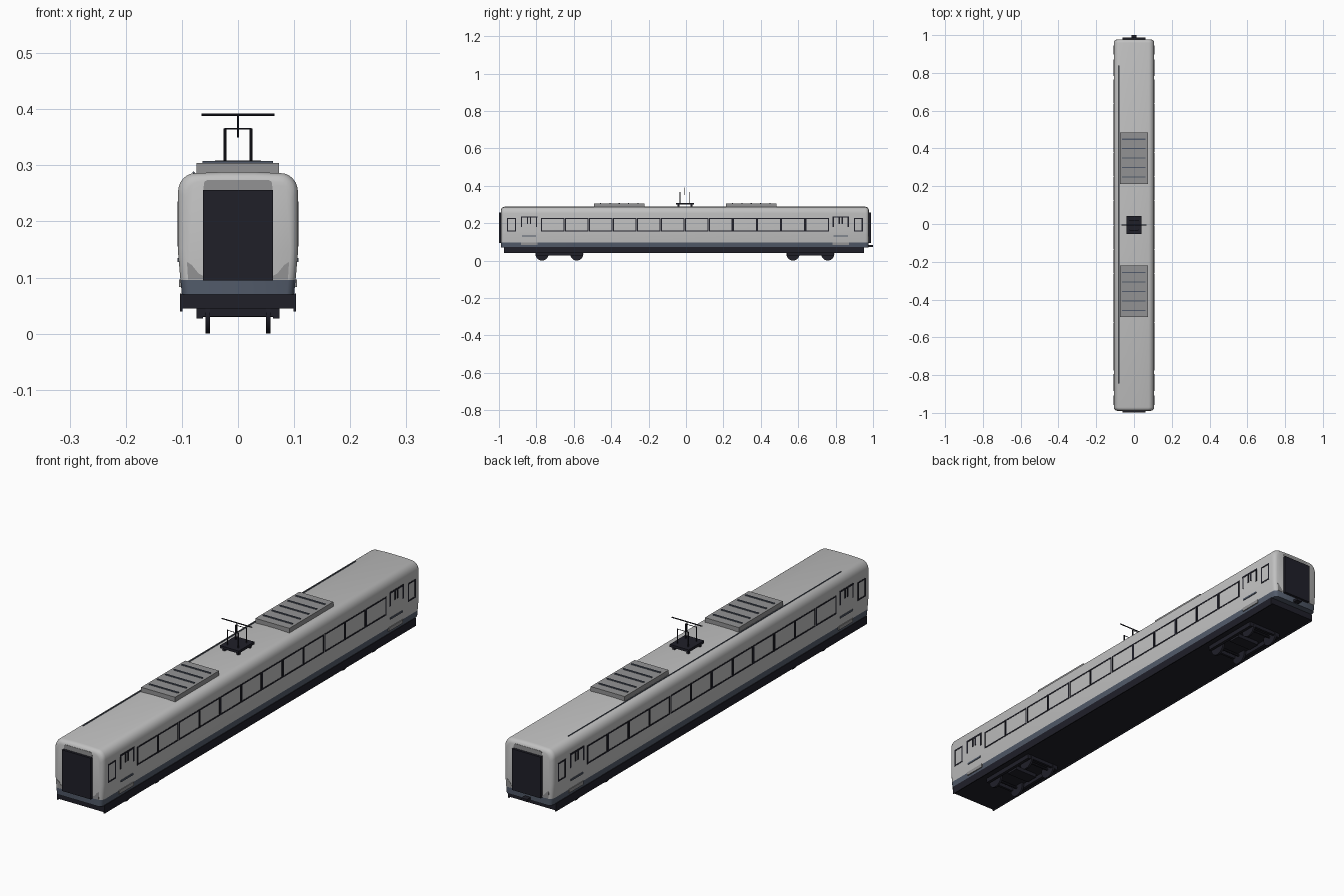
import bpy, bmesh, math
from mathutils import Matrix, Vector

if "Cube" in bpy.data.objects:
    bpy.data.objects.remove(bpy.data.objects["Cube"])


def material(name, r, g, b):
    m = bpy.data.materials.new(name)
    m.diffuse_color = (r, g, b, 1)
    m.use_nodes = True
    m.node_tree.nodes["Principled BSDF"].inputs["Base Color"].default_value = m.diffuse_color
    return m


LIGHT = material("light_grey", 0.53, 0.53, 0.53)
GREY = material("mid_grey", 0.29, 0.29, 0.295)
BLUE = material("slate_blue", 0.085, 0.105, 0.145)
DARK = material("near_black", 0.014, 0.014, 0.022)


def finish(name, bm, mats, smooth=False):
    bmesh.ops.recalc_face_normals(bm, faces=bm.faces)
    me = bpy.data.meshes.new(name)
    bm.to_mesh(me)
    bm.free()
    for m in mats:
        me.materials.append(m)
    ob = bpy.data.objects.new(name, me)
    bpy.context.collection.objects.link(ob)
    if smooth:
        bpy.ops.object.select_all(action='DESELECT')
        ob.select_set(True)
        bpy.context.view_layer.objects.active = ob
        bpy.ops.object.shade_smooth_by_angle(angle=math.radians(35))
    return ob


def add_box(bm, x, y, z):
    """Box from three (min, max) ranges."""
    c = Vector([(a + b) / 2 for a, b in (x, y, z)])
    s = [b - a for a, b in (x, y, z)]
    bmesh.ops.create_cube(bm, size=1, matrix=Matrix.Translation(c) @ Matrix.Diagonal((*s, 1)))


def boxes(name, items, mat):
    bm = bmesh.new()
    for it in items:
        add_box(bm, *it)
    return finish(name, bm, [mat])


def add_rod(bm, p, q, r, n=8):
    p, q = Vector(p), Vector(q)
    rot = Vector((0, 0, 1)).rotation_difference(q - p).to_matrix().to_4x4()
    bmesh.ops.create_cone(bm, cap_ends=True, segments=n, radius1=r, radius2=r,
                          depth=(q - p).length, matrix=Matrix.Translation((p + q) / 2) @ rot)


# Car body: rounded section lofted along y, with softened ends
Y0, Y1, YC = -0.988, 0.977, -0.006
half = [(0.100, 0.070), (0.103, 0.100), (0.1065, 0.14), (0.107, 0.155), (0.107, 0.252)]
half += [(0.077 + 0.03 * math.cos(a), 0.252 + 0.034 * math.sin(a))
         for a in (math.radians(t) for t in range(15, 91, 15))]
half.append((0.03, 0.288))
section = half + [(-x, z) for x, z in reversed(half)]
ends = [(0.0, 0.014), (0.004, 0.006), (0.010, 0.002), (0.018, 0.0)]
rings = [(Y0 + d, i) for d, i in ends] + [(Y1 - d, i) for d, i in reversed(ends)]
bm = bmesh.new()
loops = []
for y, i in rings:
    loops.append([bm.verts.new((x * (1 - i / 0.107), y, 0.07 + (z - 0.07) * (1 - i / 0.218)))
                  for x, z in section])
n = len(section)
for a, b in zip(loops, loops[1:]):
    for k in range(n):
        bm.faces.new((a[k], a[(k + 1) % n], b[(k + 1) % n], b[k]))
bm.faces.new(loops[0])
bm.faces.new(loops[-1])
# lower band in blue
bmesh.ops.bisect_plane(bm, geom=bm.verts[:] + bm.edges[:] + bm.faces[:],
                       plane_co=(0, 0, 0.096), plane_no=(0, 0, 1))
for f in bm.faces:
    f.material_index = 1 if f.calc_center_median().z < 0.096 else 0
finish("car_body", bm, [LIGHT, BLUE], True)

# End doors with grey header and lower corner panels
for label, ye, s in (("front", Y0, -1), ("back", Y1, 1)):
    boxes(label + "_gangway_door", [((-0.062, 0.062), sorted((ye - s * 0.01, ye + s * 0.011)),
                                     (0.095, 0.256))], DARK)
    bm = bmesh.new()
    y = ye + s * 0.001
    shapes = [[(-0.062, 0.256), (0.062, 0.256), (0.060, 0.271), (0.054, 0.274),
               (-0.054, 0.274), (-0.060, 0.271)]]
    for m in (-1, 1):
        shapes.append([(m * 0.062, 0.097), (m * 0.089, 0.097), (m * 0.091, 0.128),
                       (m * 0.082, 0.122), (m * 0.070, 0.107), (m * 0.062, 0.103)])
    for sh in shapes:
        f = bm.faces.new([bm.verts.new((x, y, z)) for x, z in sh])
        ext = bmesh.ops.extrude_face_region(bm, geom=[f])
        for v in ext["geom"]:
            if isinstance(v, bmesh.types.BMVert):
                v.co.y -= s * 0.004
    finish(label + "_end_panels", bm, [GREY])

# Window frames and side doors on both sides
T = 0.0055
PITCH = 0.1285
for label, s in (("right", 1), ("left", -1)):
    xs = sorted((s * 0.105, s * 0.1082))
    spans = [(YC - 6 * PITCH + k * PITCH + 0.001, YC - 6 * PITCH + (k + 1) * PITCH - 0.001)
             for k in range(12)]
    spans += [(YC - 0.951, YC - 0.903), (YC + 0.903, YC + 0.951)]
    frames = []
    for a, b in spans:
        frames += [(xs, (a, b), (0.155, 0.155 + T)), (xs, (a, b), (0.222, 0.222 + T)),
                   (xs, (a, a + T), (0.155, 0.2275)), (xs, (b - T, b), (0.155, 0.2275))]
    boxes(label + "_window_frames", frames, DARK)
    trim, rails, steps = [], [], []
    for d in (-1, 1):
        c = YC + d * 0.833
        trim.append((xs, (c - 0.044, c + 0.044), (0.229, 0.236)))
        for o, low in ((-0.040, 0.18), (-0.008, 0.195), (0.008, 0.195), (0.040, 0.18)):
            trim.append((xs, (c + o - 0.0035, c + o + 0.0035), (low, 0.232)))
        rails.append((xs, (c - 0.038, c + 0.038), (0.128, 0.135)))
        steps.append((sorted((s * 0.098, s * 0.1055)), (c - 0.044, c + 0.044), (0.083, 0.097)))
    boxes(label + "_door_trim", trim, DARK)
    boxes(label + "_door_rails", rails, BLUE)
    boxes(label + "_door_steps", steps, GREY)

# Underframe and coupler
boxes("underframe", [((-0.103, 0.103), (-0.972, 0.952), (0.045, 0.0715)),
                     ((-0.103, -0.099), (-0.972, 0.952), (0.040, 0.05)),
                     ((0.099, 0.103), (-0.972, 0.952), (0.040, 0.05))], DARK)
boxes("coupler", [((-0.012, 0.012), (0.94, 1.0), (0.072, 0.082))], DARK)

# Bogies: frames, axles and wheels
for label, c, h in (("front", -0.677, 0.093), ("back", 0.665, 0.093)):
    parts = [((-0.05, 0.05), (c - 0.025, c + 0.025), (0.030, 0.046))]
    for m in (-1, 1):
        parts.append((sorted((m * 0.062, m * 0.074)), (c - 0.125, c + 0.125), (0.027, 0.046)))
        parts.append(((-0.07, 0.07), (c + m * 0.12 - 0.005, c + m * 0.12 + 0.005), (0.031, 0.046)))
    boxes(label + "_bogie_frame", parts, DARK)
    bm = bmesh.new()
    for m in (-1, 1):
        y = c + m * h
        add_rod(bm, (-0.068, y, 0.035), (0.068, y, 0.035), 0.005)
        for w in (-1, 1):
            add_rod(bm, (w * 0.050, y, 0.035), (w * 0.058, y, 0.035), 0.035, 24)
    finish(label + "_wheelsets", bm, [DARK], True)

# Roof units with slats
for label, c in (("front", -0.357), ("back", 0.349)):
    boxes(label + "_roof_unit", [((-0.074, 0.073), (c - 0.136, c + 0.136), (0.280, 0.3045))], GREY)
    boxes(label + "_roof_slats", [((-0.063, 0.062), (c + k * 0.05 - 0.003, c + k * 0.05 + 0.003),
                                   (0.303, 0.3075)) for k in range(-2, 3)], BLUE)

# Roof conduit along one side
bm = bmesh.new()
add_rod(bm, (-0.079, -0.845, 0.287), (-0.079, 0.84, 0.287), 0.002)
finish("roof_conduit", bm, [BLUE])

# Pantograph: base on feet, four posts, mast and contact bar
PY = -0.006
boxes("pantograph_base", [((-0.041, 0.041), (PY - 0.048, PY + 0.048), (0.299, 0.309))]
      + [((a - 0.005, a + 0.005), (PY + b - 0.005, PY + b + 0.005), (0.284, 0.301))
         for a in (-0.03, 0.03) for b in (-0.035, 0.035)], DARK)
bm = bmesh.new()
for dy in (-0.026, 0.026):
    for x in (-0.023, 0.023):
        add_rod(bm, (x, PY + dy, 0.305), (x, PY + dy, 0.366), 0.0025)
    add_rod(bm, (-0.024, PY + dy, 0.365), (0.024, PY + dy, 0.365), 0.0012)
add_rod(bm, (0, PY, 0.35), (0, PY, 0.39), 0.0017)
add_rod(bm, (-0.065, PY, 0.39), (0.065, PY, 0.39), 0.0022)
finish("pantograph_arms", bm, [DARK], True)
